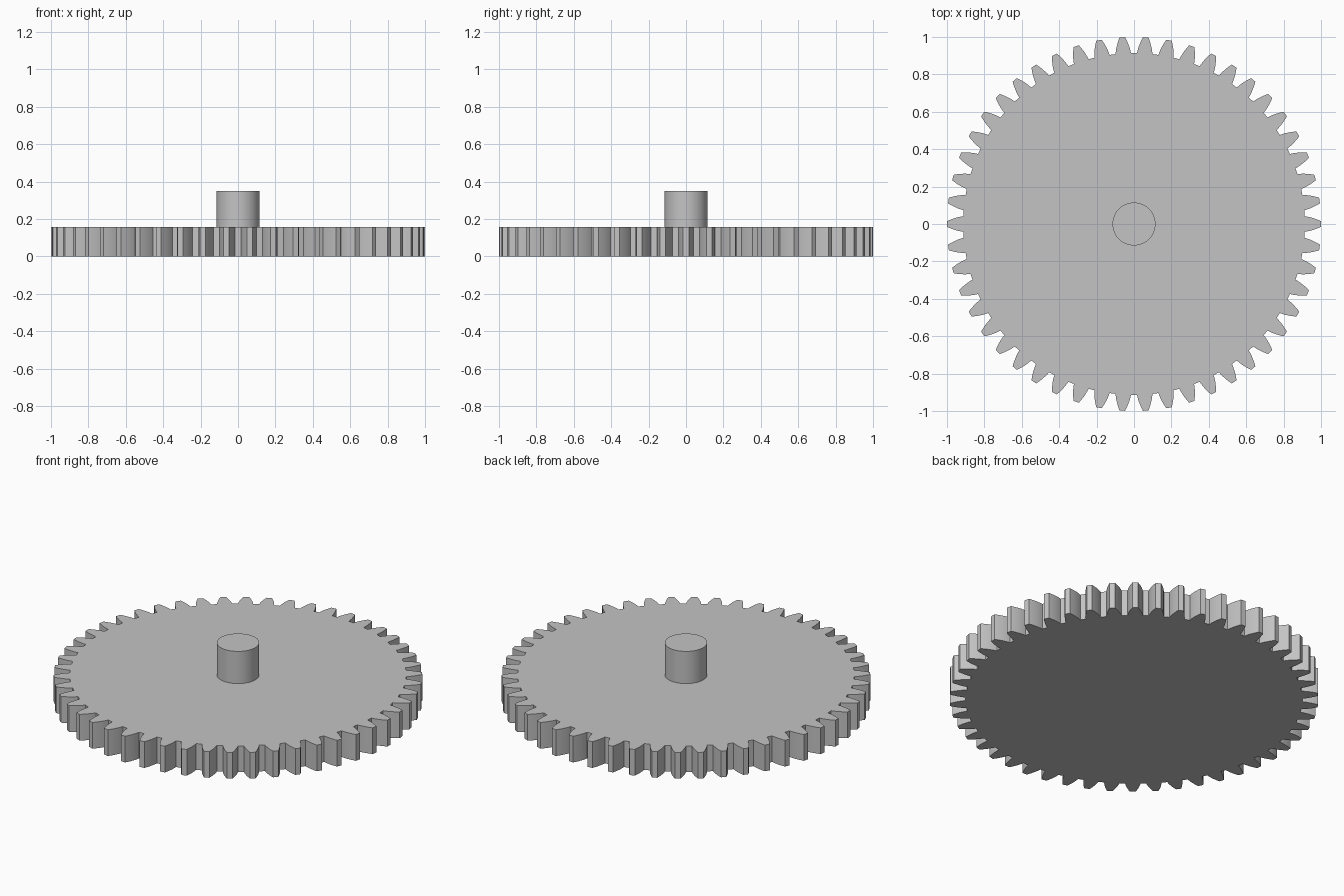
import bpy
import bmesh
import math

TEETH = 50
TIP_R = 1.0
MODULE = 2 * TIP_R / (TEETH + 2)
PITCH_R = MODULE * TEETH / 2
ROOT_R = PITCH_R - 1.25 * MODULE
PRESSURE = math.radians(20)
BASE_R = PITCH_R * math.cos(PRESSURE)
GEAR_H = 0.157
SHAFT_R = 0.115
SHAFT_TOP = 0.35
FLANK_STEPS = 6

cube = bpy.data.objects.get("Cube")
if cube:
    bpy.data.objects.remove(cube, do_unlink=True)

# Single grey material
grey = bpy.data.materials.new("plain grey")
grey.use_nodes = True
colour = (0.55, 0.55, 0.55, 1)
grey.diffuse_color = colour
grey.node_tree.nodes["Principled BSDF"].inputs["Base Color"].default_value = colour


def involute(angle):
    return math.tan(angle) - angle


def half_angle(r):
    """Half the angular width of a tooth at radius r."""
    return math.pi / (2 * TEETH) + involute(PRESSURE) - involute(math.acos(BASE_R / r))


def gear_outline():
    radii = [ROOT_R + (TIP_R - ROOT_R) * i / FLANK_STEPS for i in range(FLANK_STEPS + 1)]
    flank = [(r, -half_angle(r)) for r in radii]
    tooth = flank + [(r, -a) for r, a in reversed(flank)]
    return [(r * math.cos(a + t), r * math.sin(a + t))
            for t in (2 * math.pi * k / TEETH for k in range(TEETH))
            for r, a in tooth]


def circle_outline(radius, sides):
    return [(radius * math.cos(2 * math.pi * i / sides),
             radius * math.sin(2 * math.pi * i / sides)) for i in range(sides)]


def extrude_outline(name, outline, z0, z1):
    """Closed prism from a flat outline, smooth along its curved sides."""
    bm = bmesh.new()
    base = bm.faces.new([bm.verts.new((x, y, z0)) for x, y in outline])
    result = bmesh.ops.extrude_face_region(bm, geom=[base], use_keep_orig=True)
    top = [g for g in result["geom"] if isinstance(g, bmesh.types.BMVert)]
    bmesh.ops.translate(bm, verts=top, vec=(0, 0, z1 - z0))
    bmesh.ops.recalc_face_normals(bm, faces=bm.faces)
    mesh = bpy.data.meshes.new(name)
    bm.to_mesh(mesh)
    bm.free()
    mesh.materials.append(grey)
    obj = bpy.data.objects.new(name, mesh)
    bpy.context.collection.objects.link(obj)
    bpy.ops.object.select_all(action='DESELECT')
    obj.select_set(True)
    bpy.context.view_layer.objects.active = obj
    bpy.ops.object.shade_smooth_by_angle(angle=math.radians(30))
    return obj


# Toothed wheel and the shaft standing on it
extrude_outline("gear_wheel", gear_outline(), 0, GEAR_H)
extrude_outline("shaft", circle_outline(SHAFT_R, 64), GEAR_H - 0.01, SHAFT_TOP)
